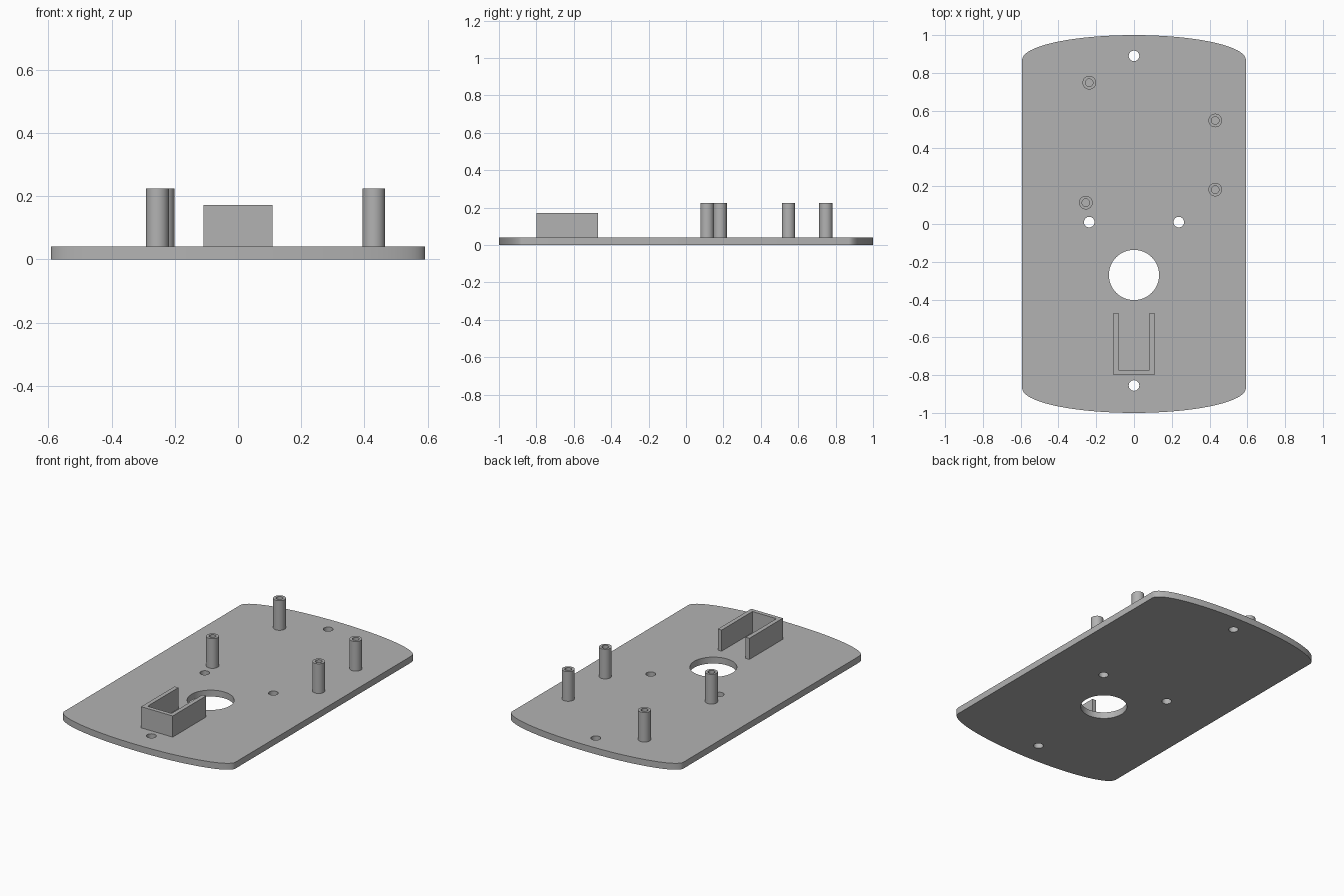
import bpy, bmesh
from math import sin, cos, pi, radians

cube = bpy.data.objects.get("Cube")
if cube:
    bpy.data.objects.remove(cube, do_unlink=True)

grey = bpy.data.materials.new("plain_grey")
grey.use_nodes = True
colour = (0.45, 0.45, 0.45, 1)
grey.diffuse_color = colour
grey.node_tree.nodes["Principled BSDF"].inputs["Base Color"].default_value = colour

PLATE_TOP = 0.04


def arc(cx, cy, rx, ry, start=0, end=2 * pi, steps=48, closed=True):
    """Points along an ellipse; a closed one leaves out the repeated end."""
    count = steps if closed else steps + 1
    return [(cx + rx * cos(start + (end - start) * i / steps),
             cy + ry * sin(start + (end - start) * i / steps)) for i in range(count)]


def extrude_outlines(name, outlines, bottom, top):
    """Filled outlines (inner ones become holes) raised from bottom to top."""
    curve = bpy.data.curves.new(name + "_profile", "CURVE")
    curve.dimensions = "2D"
    curve.fill_mode = "BOTH"
    curve.extrude = (top - bottom) / 2
    for points in outlines:
        spline = curve.splines.new("POLY")
        spline.points.add(len(points) - 1)
        for point, (x, y) in zip(spline.points, points):
            point.co = (x, y, 0, 1)
        spline.use_cyclic_u = True
    helper = bpy.data.objects.new(name + "_profile", curve)
    bpy.context.collection.objects.link(helper)
    depsgraph = bpy.context.evaluated_depsgraph_get()
    mesh = bpy.data.meshes.new_from_object(helper.evaluated_get(depsgraph))
    bpy.data.objects.remove(helper, do_unlink=True)
    bpy.data.curves.remove(curve)

    # Weld caps to walls and seat the part at its height
    bm = bmesh.new()
    bm.from_mesh(mesh)
    bmesh.ops.remove_doubles(bm, verts=bm.verts, dist=0.0001)
    bmesh.ops.translate(bm, verts=bm.verts, vec=(0, 0, (top + bottom) / 2))
    bmesh.ops.recalc_face_normals(bm, faces=bm.faces)
    bm.to_mesh(mesh)
    bm.free()
    mesh.name = name
    mesh.materials.clear()
    mesh.materials.append(grey)

    part = bpy.data.objects.new(name, mesh)
    bpy.context.collection.objects.link(part)
    bpy.ops.object.select_all(action="DESELECT")
    part.select_set(True)
    bpy.context.view_layer.objects.active = part
    bpy.ops.object.shade_smooth_by_angle(angle=radians(30))
    return part


# Base plate: straight sides, bowed ends, one cable hole and four screw holes
half_width, side_end, bow = 0.592, 0.87, 0.13
plate = (arc(0, side_end, half_width, bow, 0, pi, closed=False)
         + arc(0, -side_end, half_width, bow, pi, 2 * pi, closed=False))
holes = [arc(0, -0.27, 0.133, 0.133, steps=64)]
for x, y in [(0, 0.89), (0, -0.855), (-0.237, 0.01), (0.237, 0.01)]:
    holes.append(arc(x, y, 0.028, 0.028, steps=32))
extrude_outlines("base_plate", [plate] + holes, 0, PLATE_TOP)

# Hollow standoff posts
posts = {"back_right": (-0.237, 0.748), "back_left": (0.43, 0.548),
         "front_left": (0.43, 0.182), "front_right": (-0.255, 0.113)}
for place, (x, y) in posts.items():
    extrude_outlines(place + "_post",
                     [arc(x, y, 0.036, 0.036, steps=32), arc(x, y, 0.02, 0.02, steps=32)],
                     PLATE_TOP, 0.225)

# U-shaped holder, open towards the cable hole
outer, inner, front, back, wall = 0.109, 0.083, -0.80, -0.47, 0.026
right_half = [(-inner, front + wall), (-inner, back), (-outer, back), (-outer, front)]
left_half = [(-x, y) for x, y in reversed(right_half)]
extrude_outlines("u_holder", [right_half + left_half], PLATE_TOP, 0.172)
